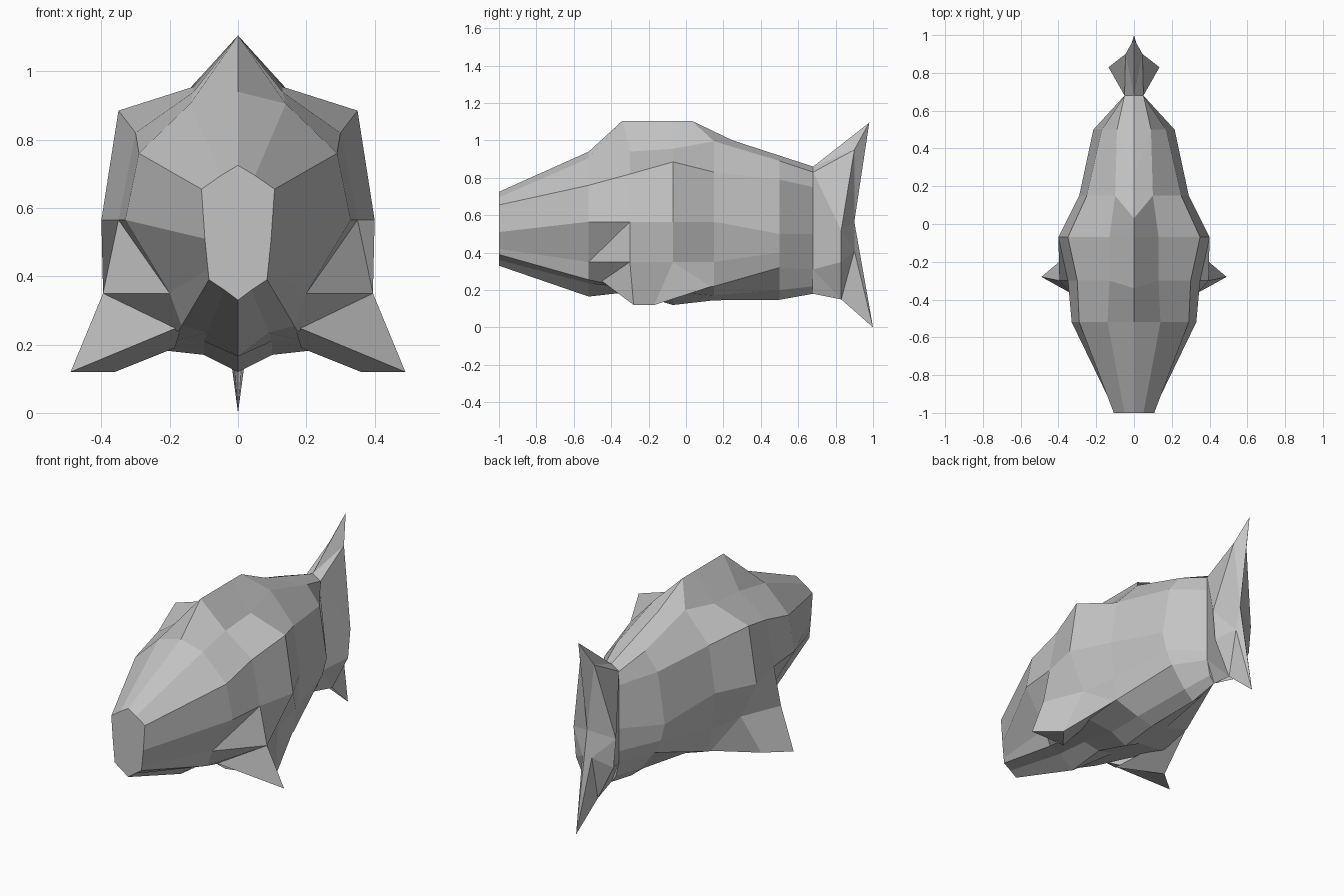
import bpy
import bmesh

# Remove the default cube
cube = bpy.data.objects.get("Cube")
if cube:
    bpy.data.objects.remove(cube, do_unlink=True)

# Single grey material
grey = bpy.data.materials.new("matte grey")
grey.use_nodes = True
grey.diffuse_color = (0.55, 0.55, 0.55, 1)
shader = next(n for n in grey.node_tree.nodes if n.type == 'BSDF_PRINCIPLED')
shader.inputs["Base Color"].default_value = grey.diffuse_color
shader.inputs["Roughness"].default_value = 0.8


def finish(name, bm):
    """Turn a half mesh (x >= 0) into an object mirrored across x."""
    mesh = bpy.data.meshes.new(name)
    bmesh.ops.recalc_face_normals(bm, faces=bm.faces[:])
    bm.to_mesh(mesh)
    bm.free()
    mesh.materials.append(grey)
    obj = bpy.data.objects.new(name, mesh)
    bpy.context.collection.objects.link(obj)
    mirror = obj.modifiers.new("mirror", 'MIRROR')
    mirror.use_axis[0] = True


def named_mesh(points, faces):
    """Half mesh from named points and faces spelled with those names."""
    bm = bmesh.new()
    verts = {name: bm.verts.new(co) for name, co in points.items()}
    for face in faces:
        bm.faces.new([verts[name] for name in face.split()])
    return bm


def half_ring(bm, y, crest_y, outline):
    """Half cross-section from crest to keel; the crest may lean along y."""
    return [bm.verts.new((x, y if i else crest_y, z))
            for i, (x, z) in enumerate(outline)]


def loft(bm, first, second, flip=False):
    """Join two half rings with quads; flip picks the other fold direction."""
    for j in range(len(first) - 1):
        quad = [first[j + 1], first[j], second[j], second[j + 1]]
        if flip:
            quad = quad[1:] + quad[:1]
        bm.faces.new(quad)


# Body: snout, cheeks, shoulders, flanks and tail root
bm = bmesh.new()
snout = half_ring(bm, -1, -1, [
    (0, .725), (.05, .695), (.107, .655), (.097, .51),
    (.088, .42), (.085, .39), (.04, .36), (0, .33)])
cheek = half_ring(bm, -.52, -.52, [
    (0, .94), (.14, .905), (.29, .76), (.33, .565),
    (.2, .35), (.165, .255), (.09, .235), (0, .165)])
brow = half_ring(bm, -.3, -.34, [
    (0, 1.105), (.13, .94), (.3, .82), (.35, .565),
    (.395, .35), (.19, .21), (.1, .21), (0, .19)])
shoulder = half_ring(bm, -.07, -.07, [
    (0, 1.105), (.13, .955), (.35, .885), (.4, .565),
    (.3, .35), (.28, .19), (.1, .17), (0, .12)])
flank = half_ring(bm, .15, .03, [
    (0, 1.105), (.1, .995), (.25, .83), (.29, .565),
    (.265, .35), (.25, .22), (.1, .17), (0, .145)])
hip = half_ring(bm, .5, .25, [
    (0, 1), (.09, .89), (.17, .79), (.215, .5),
    (.19, .4), (.15, .32), (.06, .2), (0, .148)])
root = half_ring(bm, .68, .68, [
    (0, .86), (.05, .83), (.05, .75), (.05, .5),
    (.05, .37), (.05, .31), (.03, .22), (0, .18)])
rings = [snout, cheek, brow, shoulder, flank, hip, root]
for first, second in zip(rings, rings[1:]):
    loft(bm, first, second, flip=first is shoulder)
# Sharp crease where the cheek meets the gill flap
bmesh.ops.connect_verts(bm, verts=[cheek[4], brow[3]])
for end in (snout, root):
    bm.faces.new(end)
finish("body", bm)

# Tail fin: thick upright blade with an upper and a lower lobe
finish("tail_fin", named_mesh(
    dict(crest=(0, .68, .86), lead=(.05, .68, .83), heel=(.05, .68, .31),
         keel=(0, .68, .18), tip=(0, .98, 1.095), upper=(.045, .9, .95),
         bulge=(.135, .83, .52), lower=(.12, .83, .35), notch=(0, .9, .565),
         fork=(.03, .9, .41), base=(.02, .83, .15), spike=(0, 1, 0)),
    ["crest lead upper", "crest upper tip", "lead bulge upper",
     "lead heel lower bulge", "tip upper notch", "upper bulge notch",
     "bulge lower fork", "bulge fork notch", "heel keel base",
     "heel base lower", "lower base fork", "base spike fork",
     "fork spike notch", "crest lead heel keel"]))

# Side fins: chunky wedges under the cheeks
finish("side_fins", named_mesh(
    dict(shoulder=(.395, -.3, .35), front=(.165, -.46, .255), tip=(.49, -.28, .12),
         trail=(.36, -.17, .12), belly=(.185, -.38, .19), back=(.3, -.07, .35),
         rear=(.25, .14, .22)),
    ["shoulder tip trail back", "shoulder front tip", "front belly trail tip",
     "back trail rear", "belly rear trail"]))
